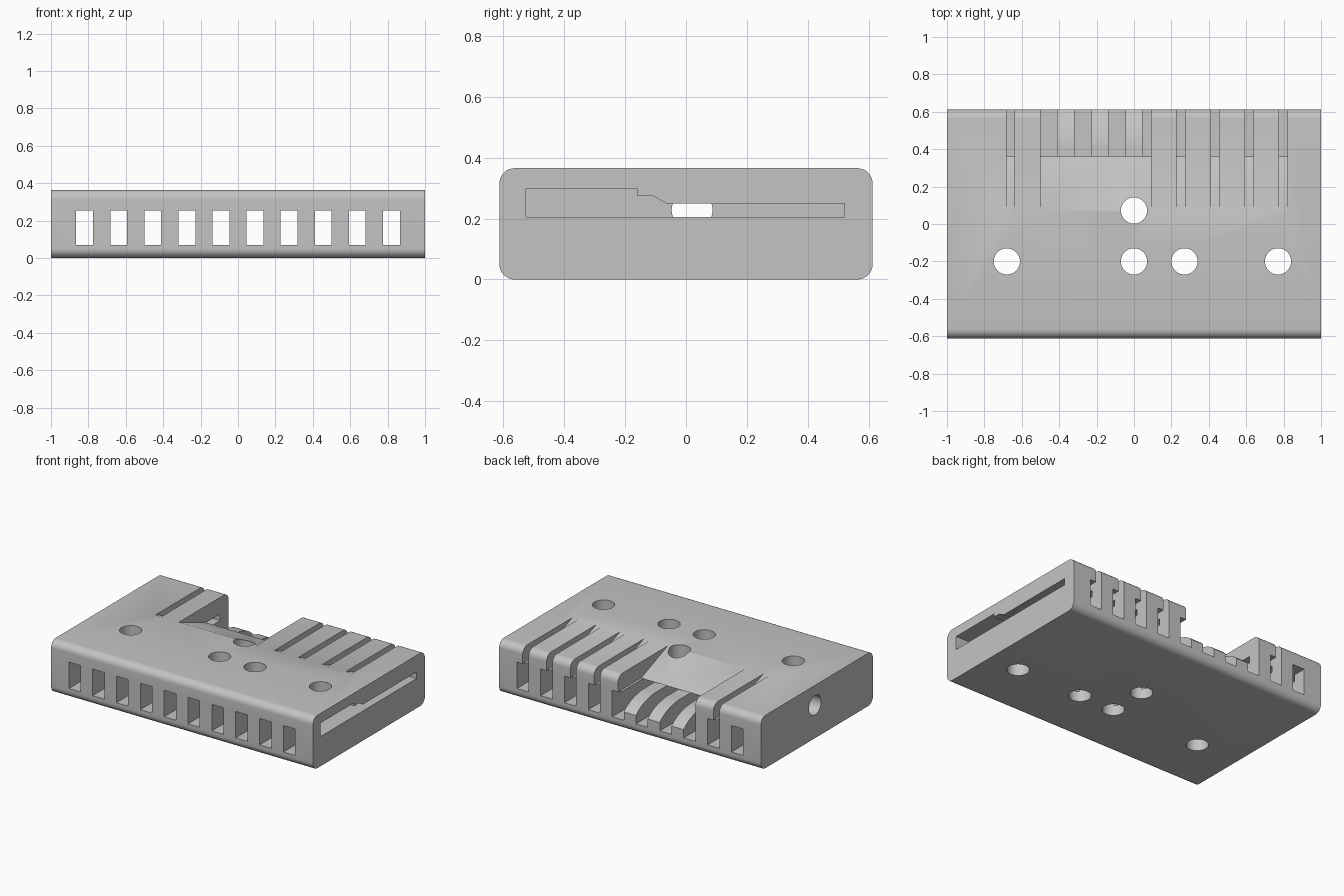
import bpy, bmesh, math
from mathutils import Matrix, Vector

old = bpy.data.objects.get("Cube")
if old:
    bpy.data.objects.remove(old, do_unlink=True)

HALF_Y, HEIGHT = 0.612, 0.365


def make_object(name, bm):
    bmesh.ops.recalc_face_normals(bm, faces=bm.faces)
    mesh = bpy.data.meshes.new(name)
    bm.to_mesh(mesh)
    bm.free()
    obj = bpy.data.objects.new(name, mesh)
    bpy.context.collection.objects.link(obj)
    return obj


def add_prism(bm, profile, x0, x1):
    """Extrude a (y, z) outline along x."""
    face = bm.faces.new([bm.verts.new((x0, y, z)) for y, z in profile])
    moved = bmesh.ops.extrude_face_region(bm, geom=[face])["geom"]
    verts = [v for v in moved if isinstance(v, bmesh.types.BMVert)]
    bmesh.ops.translate(bm, verts=verts, vec=Vector((x1 - x0, 0, 0)))


def rectangle(y0, y1, z0, z1):
    return [(y0, z0), (y1, z0), (y1, z1), (y0, z1)]


def add_cylinder(bm, centre, radius, depth, turn=None):
    matrix = Matrix.Translation(centre) @ (turn or Matrix())
    bmesh.ops.create_cone(bm, cap_ends=True, segments=48, radius1=radius,
                          radius2=radius, depth=depth, matrix=matrix)


def cut(target, name, bm):
    cutter = make_object(name, bm)
    mod = target.modifiers.new(name, "BOOLEAN")
    mod.operation, mod.solver, mod.object = "DIFFERENCE", "EXACT", cutter
    bpy.context.view_layer.objects.active = target
    bpy.ops.object.modifier_apply(modifier=mod.name)
    bpy.data.objects.remove(cutter, do_unlink=True)


# Block with rounded long edges
bm = bmesh.new()
add_prism(bm, rectangle(-HALF_Y, HALF_Y, 0, HEIGHT), -1, 1)
long_edges = [e for e in bm.edges if abs(e.verts[0].co.x - e.verts[1].co.x) > 1]
bmesh.ops.bevel(bm, geom=long_edges, offset=0.05, segments=8, profile=0.5,
                affect="EDGES")
block = make_object("slotted_block", bm)

# Ten straight channels from front to back
centres = [-0.82 + i * 1.64 / 9 for i in range(10)]
WIDE = 0.045
bm = bmesh.new()
for c in centres:
    add_prism(bm, rectangle(-0.8, 0.8, 0.07, 0.253), c - WIDE, c + WIDE)
cut(block, "channels", bm)

# Stepped slit, open on one end
bm = bmesh.new()
add_prism(bm, [(-0.525, 0.205), (0.52, 0.205), (0.52, 0.25), (-0.065, 0.25),
               (-0.11, 0.275), (-0.16, 0.275), (-0.16, 0.298), (-0.525, 0.298)],
          -0.91, 1.1)
cut(block, "side_slit", bm)

# Ramped narrow slots and the wide ramped pocket at the back
ramp = [(-0.021, 0.4), (0.36, 0.253), (0.36, 0.21), (0.44, 0.202), (0.5, 0.19),
        (0.55, 0.172), (0.59, 0.148), (0.62, 0.12), (0.8, 0.12), (0.8, 0.4)]
bm = bmesh.new()
for i in (1, 6, 7, 8, 9):
    add_prism(bm, ramp, centres[i] - WIDE, centres[i])
add_prism(bm, ramp, centres[2] - WIDE, centres[5])
cut(block, "back_slots", bm)

# Vertical through holes
bm = bmesh.new()
for x, y in ((-0.68, -0.2), (0, -0.2), (0.27, -0.2), (0.77, -0.2), (0, 0.072)):
    add_cylinder(bm, (x, y, 0.2), 0.07, 1)
cut(block, "vertical_holes", bm)

# Round hole in the closed end
bm = bmesh.new()
add_cylinder(bm, (-1, 0.02, 0.228), 0.067, 0.24, Matrix.Rotation(math.pi / 2, 4, "Y"))
cut(block, "end_hole", bm)

# Plain grey material
grey = bpy.data.materials.new("plain_grey")
grey.use_nodes = True
colour = (0.55, 0.55, 0.55, 1)
grey.diffuse_color = colour
grey.node_tree.nodes["Principled BSDF"].inputs["Base Color"].default_value = colour
block.data.materials.clear()
block.data.materials.append(grey)
for face in block.data.polygons:
    face.material_index = 0

bpy.ops.object.select_all(action="DESELECT")
block.select_set(True)
bpy.context.view_layer.objects.active = block
bpy.ops.object.shade_smooth_by_angle(angle=math.radians(30))
